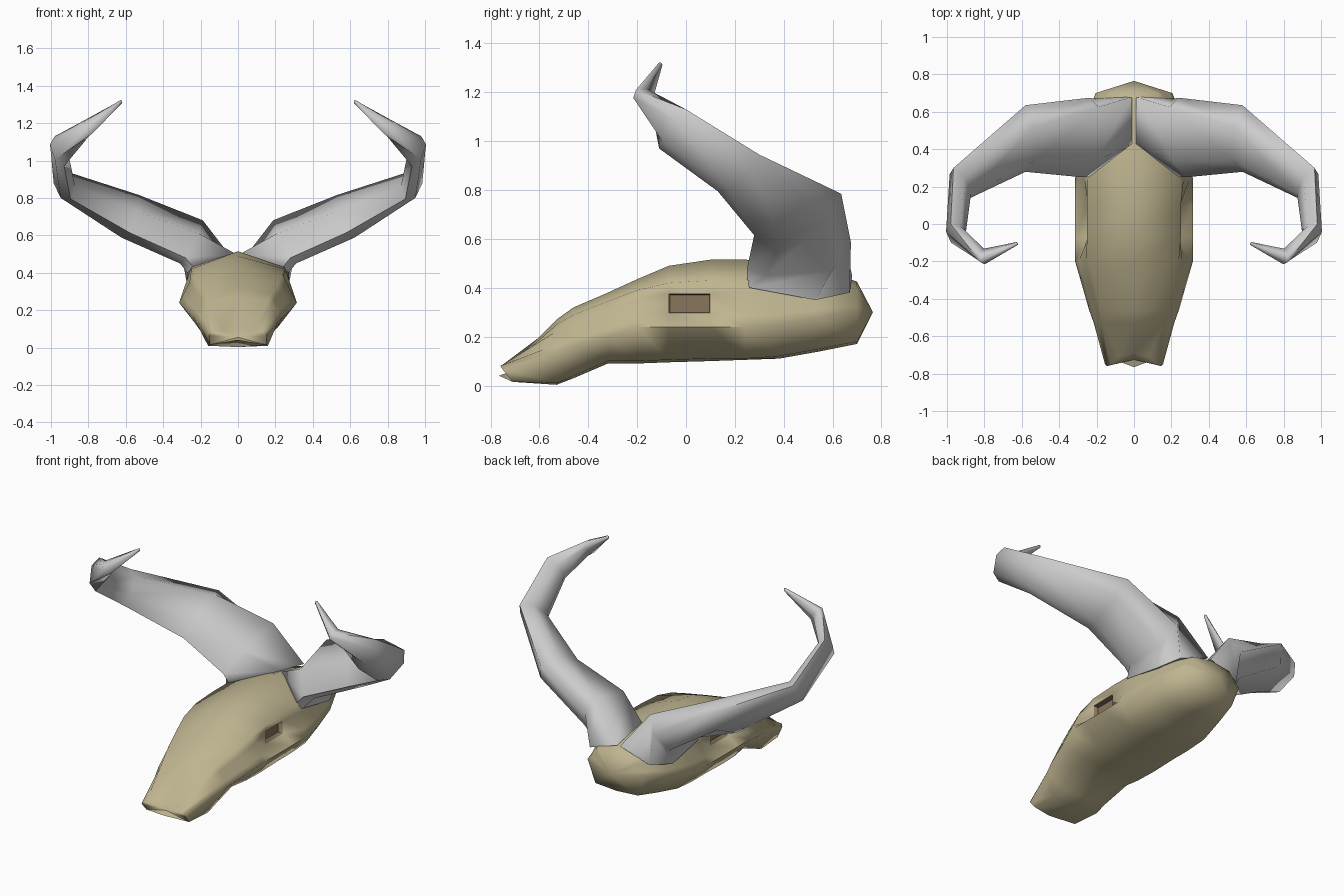
import bpy, bmesh, math
from mathutils import Vector


def material(name, rgb):
    m = bpy.data.materials.new(name)
    m.diffuse_color = (*rgb, 1)
    return m


def loft(rings, start, end):
    """Bridge closed rings and fan both ends to a point."""
    bm = bmesh.new()
    rows = [[bm.verts.new(p) for p in r] for r in rings]
    n = len(rows[0])
    for a, b in zip(rows, rows[1:]):
        for i in range(n):
            j = (i + 1) % n
            bm.faces.new((a[i], a[j], b[j], b[i]))
    for row, tip in ((rows[0], start), (rows[-1], end)):
        t = bm.verts.new(tip)
        for i in range(n):
            bm.faces.new((row[i], row[(i + 1) % n], t))
    bmesh.ops.recalc_face_normals(bm, faces=bm.faces)
    return bm


def finish(name, bm, angle, mats=()):
    me = bpy.data.meshes.new(name)
    bm.to_mesh(me)
    bm.free()
    ob = bpy.data.objects.new(name, me)
    bpy.context.collection.objects.link(ob)
    for m in mats:
        me.materials.append(m)
    bpy.ops.object.select_all(action='DESELECT')
    ob.select_set(True)
    bpy.context.view_layer.objects.active = ob
    bpy.ops.object.shade_smooth_by_angle(angle=math.radians(angle))
    return ob


def mirrored(half):
    return half + [(-x, y, z) for x, y, z in half[-2:0:-1]]


# Skull sections: y, top z, shoulder x z, widest x z, lower x z, bottom z
sections = [
    (-0.53, 0.27, 0.16, 0.25, 0.215, 0.14, 0.16, 0.01, 0.003),
    (-0.46, 0.32, 0.18, 0.29, 0.24, 0.165, 0.165, 0.04, 0.03),
    (-0.32, 0.38, 0.215, 0.345, 0.28, 0.20, 0.18, 0.10, 0.09),
    (-0.20, 0.435, 0.24, 0.39, 0.315, 0.24, 0.20, 0.10, 0.09),
    (-0.07, 0.49, 0.25, 0.42, 0.315, 0.24, 0.21, 0.105, 0.095),
    (0.10, 0.515, 0.25, 0.43, 0.315, 0.24, 0.21, 0.11, 0.10),
    (0.24, 0.515, 0.25, 0.43, 0.315, 0.24, 0.21, 0.11, 0.105),
    (0.38, 0.51, 0.245, 0.42, 0.30, 0.25, 0.21, 0.12, 0.11),
    (0.55, 0.48, 0.22, 0.41, 0.265, 0.28, 0.18, 0.15, 0.14),
    (0.70, 0.425, 0.13, 0.405, 0.205, 0.32, 0.15, 0.18, 0.17)]
# Notched muzzle end
rings = [mirrored([(0, -0.69, 0.09), (0.08, -0.71, 0.09), (0.125, -0.75, 0.085),
                   (0.145, -0.76, 0.08), (0.155, -0.75, 0.065),
                   (0.15, -0.71, 0.015), (0, -0.765, 0.04)])]
for y, zt, sx, sz, wx, wz, lx, lz, zb in sections:
    u = (sx + (wx - sx) * 0.25, y, sz + (wz - sz) * 0.25)
    l = (sx + (wx - sx) * 0.75, y, sz + (wz - sz) * 0.75)
    if -0.1 < y < 0.12:  # brow and cheek sink in around the eye
        u, l = (0.245, y, 0.375), (0.245, y, 0.295)
    rings.append(mirrored([(0, y, zt), (sx, y, sz), u, l, (wx, y, wz),
                           (lx, y, lz), (0, y, zb)]))
bm = loft(rings, (0, -0.725, 0.055), (0, 0.765, 0.30))

# Eye sockets
eyes = [f for f in bm.faces if abs(f.calc_center_median().y - 0.015) < 0.02
        and 0.31 < f.calc_center_median().z < 0.36]
res = bmesh.ops.inset_individual(bm, faces=eyes, thickness=0.006, depth=-0.03)
for f in eyes + res['faces']:
    f.material_index = 1
finish("skull", bm, 75, (material("bone", (0.52, 0.46, 0.28)),
                         material("socket", (0.25, 0.18, 0.11))))

# Horn: base ring seated on the skull, then six-sided rings along a curl
base = [(0.21, 0.67, 0.38), (0.01, 0.68, 0.45), (0.01, 0.43, 0.50),
        (0.24, 0.25, 0.43), (0.27, 0.26, 0.40), (0.275, 0.53, 0.35)]
# centre, long half-axis, short radius, spread of the rear top corner
curl = [((0.255, 0.465, 0.535), (-0.015, 0.21, 0.05), 0.135, 0.9),
        ((0.58, 0.457, 0.70), (0.0, 0.178, 0.085), 0.105, 0.55),
        ((0.93, 0.215, 0.87), (0.035, 0.085, 0.075), 0.06, 0.5),
        ((0.955, -0.055, 1.05), (0.025, 0.055, 0.08), 0.05, 0.5),
        ((0.80, -0.175, 1.18), (0.02, -0.03, 0.03), 0.042, 0.5),
        ((0.625, -0.105, 1.315), (0.004, -0.004, 0.008), 0.009, 0.5)]
centres = [Vector((0.1, 0.465, 0.45))] + [Vector(c[0]) for c in curl]
centres.append(centres[-1])
rings = [base]
for k, (c, a, r, rear) in enumerate(curl, 1):
    a = Vector(a)
    b = (centres[k + 1] - centres[k - 1]).cross(a).normalized() * r
    shape = [(1, 0), (rear, 0.87), (-0.5, 0.87), (-1, 0), (-0.55, -0.8), (0.5, -0.8)]
    rings.append([Vector(c) + a * s + b * t for s, t in shape])
# Lower front edge where the horn leaves the brow
rings[1][3] = Vector((0.28, 0.25, 0.48))
rings[1][4] = Vector((0.31, 0.33, 0.45))
bm = loft(rings, (0.16, 0.47, 0.42), (0.62, -0.105, 1.322))
horns = finish("horns", bm, 85)
horns.modifiers.new("mirror", 'MIRROR').use_mirror_merge = False
